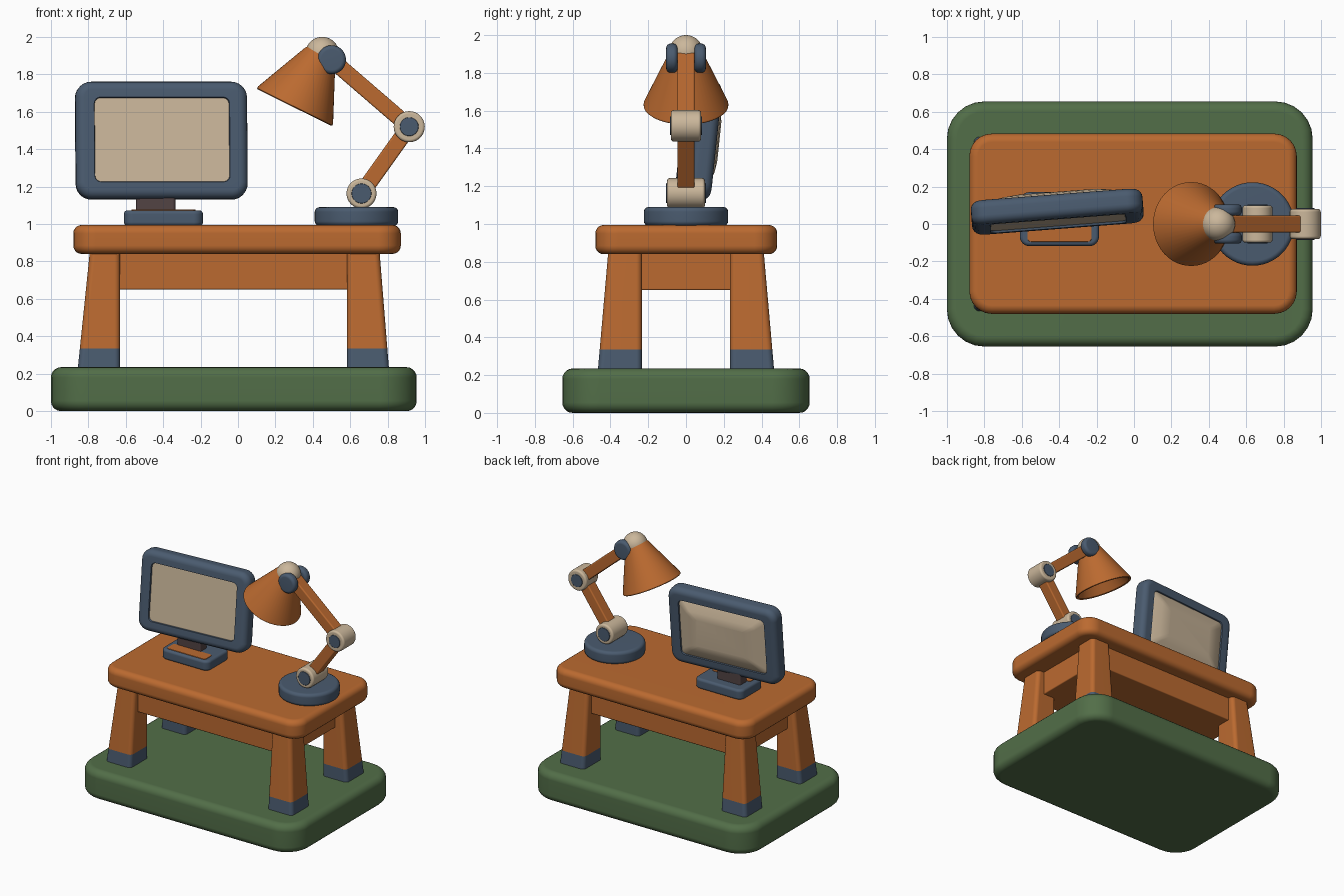
import bpy, bmesh, math
from mathutils import Matrix, Vector

if "Cube" in bpy.data.objects:
    bpy.data.objects.remove(bpy.data.objects["Cube"])


def srgb(r, g, b):
    f = lambda c: c / 12.92 if c <= 0.04045 else ((c + 0.055) / 1.055) ** 2.4
    return (f(r / 255), f(g / 255), f(b / 255), 1)


def mat(name, *rgb):
    m = bpy.data.materials.new(name)
    m.diffuse_color = srgb(*rgb)
    m.use_nodes = True
    m.node_tree.nodes["Principled BSDF"].inputs["Base Color"].default_value = m.diffuse_color
    return m


GREEN = mat("moss green", 82, 110, 72)
ORANGE = mat("orange wood", 187, 106, 48)
BLUE = mat("slate blue", 74, 91, 111)
BEIGE = mat("warm beige", 203, 183, 155)
BROWN = mat("dark brown", 82, 67, 68)


def finish(bm, name, mats, matrix=Matrix()):
    bmesh.ops.recalc_face_normals(bm, faces=bm.faces)
    me = bpy.data.meshes.new(name)
    bm.to_mesh(me)
    bm.free()
    for m in mats:
        me.materials.append(m)
    ob = bpy.data.objects.new(name, me)
    bpy.context.collection.objects.link(ob)
    ob.matrix_world = matrix
    bpy.ops.object.select_all(action='DESELECT')
    ob.select_set(True)
    bpy.context.view_layer.objects.active = ob
    bpy.ops.object.shade_smooth_by_angle(angle=math.radians(40))
    ob.modifiers.new("weighted", 'WEIGHTED_NORMAL').keep_sharp = True
    return ob


def block(lo, hi, corner, edge, top=None):
    """Rounded box; top = (x0, x1, y0, y1) gives a tapered upper end."""
    bm = bmesh.new()
    t = top or (lo[0], hi[0], lo[1], hi[1])
    rings = [[(lo[0], lo[1]), (hi[0], lo[1]), (hi[0], hi[1]), (lo[0], hi[1])],
             [(t[0], t[2]), (t[1], t[2]), (t[1], t[3]), (t[0], t[3])]]
    a, b = [[bm.verts.new((x, y, z)) for x, y in r] for r, z in zip(rings, (lo[2], hi[2]))]
    bm.faces.new(a[::-1])
    bm.faces.new(b)
    for i in range(4):
        j = (i + 1) % 4
        bm.faces.new((a[i], a[j], b[j], b[i]))
    up = [e for e in bm.edges if abs(e.verts[0].co.z - e.verts[1].co.z) > 1e-4]
    bmesh.ops.bevel(bm, geom=up, offset=corner, segments=6, profile=0.5, affect='EDGES')
    rim = [e for e in bm.edges if abs(e.verts[0].co.z - e.verts[1].co.z) < 1e-4]
    bmesh.ops.bevel(bm, geom=rim, offset=edge, segments=5, profile=0.5, affect='EDGES')
    return bm


def box(name, m, lo, hi, corner, edge, matrix=Matrix()):
    return finish(block(lo, hi, corner, edge), name, [m], matrix)


def lathe(name, m, profile, matrix):
    bm = bmesh.new()
    vs = [bm.verts.new((r, 0, z)) for r, z in profile]
    es = [bm.edges.new(p) for p in zip(vs, vs[1:])]
    bmesh.ops.spin(bm, geom=vs + es, cent=(0, 0, 0), axis=(0, 0, 1), angle=2 * math.pi, steps=48)
    bmesh.ops.remove_doubles(bm, verts=bm.verts, dist=1e-5)
    return finish(bm, name, [m], matrix)


def disc(name, m, centre, r, width, bev, lying=True):
    """Round-edged cylinder, along y when lying, else along z."""
    h = width / 2
    arc = [(r - bev + bev * math.cos(a), h - bev + bev * math.sin(a))
           for a in [math.radians(d) for d in (0, 22, 45, 68, 90)]]
    prof = [(0, -h)] + [(x, -z) for x, z in arc[::-1]] + arc + [(0, h)]
    rot = Matrix.Rotation(math.pi / 2, 4, 'X') if lying else Matrix()
    return lathe(name, m, prof, Matrix.Translation(centre) @ rot)


# Floor slab and table
box("floor_base", GREEN, (-1.0, -0.655, 0), (0.955, 0.655, 0.235), 0.2, 0.055)
box("table_top", ORANGE, (-0.88, -0.48, 0.84), (0.87, 0.483, 0.995), 0.12, 0.045)
box("table_apron", ORANGE, (-0.74, -0.37, 0.65), (0.70, 0.37, 0.86), 0.02, 0.008)

# Four tapered legs with blue feet
for sx, xi, xo, xt in ((-1, -0.63, -0.858, -0.79), (1, 0.583, 0.808, 0.755)):
    for sy in (-1, 1):
        xs, ts = sorted((xi, xo)), sorted((xi, xt))
        ys, us = sorted((sy * 0.233, sy * 0.468)), sorted((sy * 0.233, sy * 0.41))
        bm = block((xs[0], ys[0], 0.21), (xs[1], ys[1], 0.87), 0.03, 0.008, ts + us)
        bmesh.ops.bisect_plane(bm, geom=bm.verts[:] + bm.edges[:] + bm.faces[:],
                               plane_co=(0, 0, 0.335), plane_no=(0, 0, 1))
        for f in bm.faces:
            f.material_index = int(f.calc_center_median().z < 0.335)
        finish(bm, f"{'back' if sy > 0 else 'front'}_{'right' if sx > 0 else 'left'}_leg",
               [ORANGE, BLUE])

# Screen: blue rounded frame, recessed front panel, bulging back panel
bm = block((-0.46, -0.315, -0.065), (0.46, 0.315, 0.065), 0.085, 0.045)
bm.normal_update()


def step(face, w, h, z):
    bmesh.ops.inset_individual(bm, faces=[face], thickness=0.001)
    ext = [max(abs(v.co[i]) for v in face.verts) for i in (0, 1)]
    for v in face.verts:
        v.co = (v.co.x * w / ext[0], v.co.y * h / ext[1], z)
    face.material_index = 1


caps = sorted(bm.faces, key=lambda f: f.calc_area())[-2:]
front = max(caps, key=lambda f: f.calc_center_median().z)
back = min(caps, key=lambda f: f.calc_center_median().z)
for face, steps in ((front, ((0.363, 0.228, 0.065), (0.36, 0.225, 0.053))),
                    (back, ((0.363, 0.228, -0.065), (0.36, 0.225, -0.055), (0.29, 0.165, -0.082),
                            (0.21, 0.11, -0.095)))):
    for i, s in enumerate(steps):
        old = set(bm.faces)
        step(face, *s)
        for f in set(bm.faces) - old:
            f.material_index = int(i > 1)
finish(bm, "monitor", [BLUE, BEIGE],
       Matrix.Translation((-0.41, 0.066, 1.445)) @ Matrix.Rotation(math.radians(4.4), 4, 'Z')
       @ Matrix.Rotation(math.radians(84), 4, 'X'))

# Monitor stand
box("monitor_neck", BROWN, (-0.545, 0.0, 1.06), (-0.335, 0.09, 1.2), 0.015, 0.005)
box("monitor_foot", BLUE, (-0.61, -0.118, 0.99), (-0.187, 0.17, 1.073), 0.05, 0.02)
box("monitor_foot_inlay", ORANGE, (-0.57, -0.095, 1.07), (-0.227, 0.0, 1.077), 0.02, 0.002)

# Lamp base, joints and arms
shoulder, elbow, wrist = (Vector(p) for p in ((0.66, 0, 1.163), (0.915, 0, 1.52), (0.5, 0, 1.878)))
disc("lamp_base", BLUE, (0.633, 0, 1.04), 0.223, 0.1, 0.025, lying=False)
disc("lamp_shoulder", BEIGE, shoulder, 0.08, 0.2, 0.015)
disc("lamp_shoulder_pin", BLUE, shoulder, 0.053, 0.21, 0.004)
disc("lamp_elbow", BEIGE, elbow, 0.083, 0.16, 0.015)
disc("lamp_elbow_pin", BLUE, elbow, 0.05, 0.17, 0.004)
for side in (-1, 1):
    disc("lamp_head_disc", BLUE, wrist + Vector((0, side * 0.075, 0)), 0.077, 0.06, 0.022)
for name, p, q in (("lower_arm", shoulder, elbow), ("upper_arm", elbow, wrist)):
    d = q - p
    rot = Matrix.Rotation(-math.atan2(d.z, d.x), 4, 'Y')
    box(name, ORANGE, (0, -0.046, -0.043), (d.length, 0.046, 0.043), 0.012, 0.01,
        Matrix.Translation(p) @ rot)

# Hollow lamp shade and round cap
lathe("lamp_shade", ORANGE,
      [(0, 0.33), (0.075, 0.33), (0.09, 0.31), (0.224, 0.012), (0.224, 0.002), (0.218, -0.003),
       (0.205, 0.002), (0.07, 0.295), (0, 0.295)],
      Matrix.Translation((0.302, 0, 1.625)) @ Matrix.Rotation(math.radians(26.3), 4, 'Y'))
bm = bmesh.new()
bmesh.ops.create_uvsphere(bm, u_segments=32, v_segments=20, radius=0.09)
finish(bm, "lamp_cap", [BEIGE], Matrix.Translation((0.45, 0, 1.91)))
